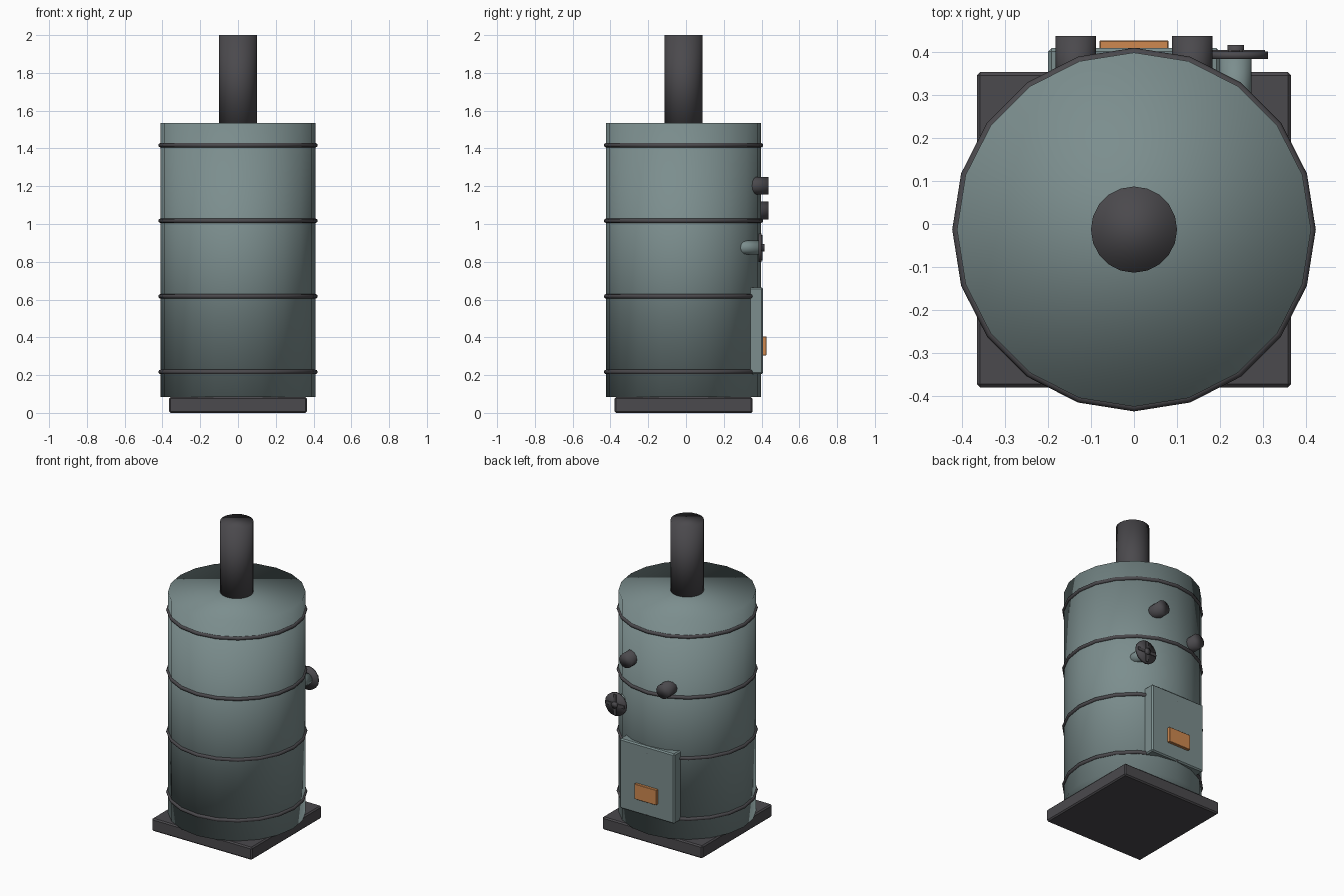
import bpy
from math import pi

cube = bpy.data.objects.get("Cube")
if cube:
    bpy.data.objects.remove(cube, do_unlink=True)


def material(name, rgb):
    mat = bpy.data.materials.new(name)
    mat.use_nodes = True
    mat.diffuse_color = (*rgb, 1)
    mat.node_tree.nodes["Principled BSDF"].inputs["Base Color"].default_value = (*rgb, 1)
    return mat


TEAL = material("grey teal paint", (0.2, 0.27, 0.27))
IRON = material("dark iron", (0.07, 0.067, 0.074))
COPPER = material("copper", (0.62, 0.25, 0.08))
CY = -0.013  # centre line of the tank in y


def finish(name, mat, smooth=True):
    obj = bpy.context.object
    obj.name = name
    obj.data.materials.append(mat)
    if smooth:
        bpy.ops.object.shade_smooth()
    return obj


def upright(name, mat, radius, z0, z1, sides=20):
    """Vertical cylinder, smooth across its rims."""
    bpy.ops.mesh.primitive_cylinder_add(vertices=sides, radius=radius, depth=z1 - z0,
                                        location=(0, CY, (z0 + z1) / 2))
    return finish(name, mat)


def rearward(name, mat, radius, x, z, y0, y1, sides=12):
    """Cylinder lying along y."""
    bpy.ops.mesh.primitive_cylinder_add(vertices=sides, radius=radius, depth=y1 - y0,
                                        location=(x, (y0 + y1) / 2, z),
                                        rotation=(pi / 2, 0, 0))
    return finish(name, mat)


def box(name, mat, lo, hi, bevel=0.0, turn=0.0):
    mid = [(a + b) / 2 for a, b in zip(lo, hi)]
    bpy.ops.mesh.primitive_cube_add(size=1, location=mid, rotation=(0, turn, 0))
    obj = finish(name, mat, smooth=False)
    obj.scale = [b - a for a, b in zip(lo, hi)]
    bpy.ops.object.transform_apply(location=False, rotation=False, scale=True)
    if bevel:
        mod = obj.modifiers.new("edge", "BEVEL")
        mod.width = bevel
        mod.segments = 1
    return obj


# Base slab, tank and chimney
box("base_slab", IRON, (-0.365, -0.379, 0), (0.365, 0.353, 0.083), 0.008)
upright("tank", TEAL, 0.411, 0.083, 1.535)
upright("chimney", IRON, 0.1, 1.5, 2.0)

# Hoops around the tank
for i in range(4):
    bpy.ops.mesh.primitive_torus_add(major_segments=20, minor_segments=8,
                                     major_radius=0.41, minor_radius=0.012,
                                     location=(0, CY, 0.217 + 0.4 * i))
    finish(f"hoop_{i + 1}", IRON)

# Fire door with its copper plate
box("fire_door", TEAL, (-0.2, 0.3, 0.205), (0.2, 0.408, 0.665), 0.008)
box("door_plate", COPPER, (-0.08, 0.4, 0.305), (0.08, 0.426, 0.405), 0.002)

# Pipe stubs on the back
rearward("upper_stub", IRON, 0.047, 0.135, 1.203, 0.3, 0.436)
rearward("lower_stub", IRON, 0.047, -0.135, 1.072, 0.3, 0.436)

# Valve: stem, wheel, crossed spokes and hub
VX, VZ = 0.236, 0.875
rearward("valve_stem", TEAL, 0.037, VX, VZ, 0.24, 0.388)
rearward("valve_wheel", IRON, 0.075, VX, VZ, 0.383, 0.4, 16)
for i in range(2):
    box(f"valve_spoke_{i + 1}", IRON, (VX - 0.068, 0.385, VZ - 0.01),
        (VX + 0.068, 0.404, VZ + 0.01), turn=i * pi / 2)
rearward("valve_hub", IRON, 0.02, VX, VZ, 0.385, 0.415, 10)
